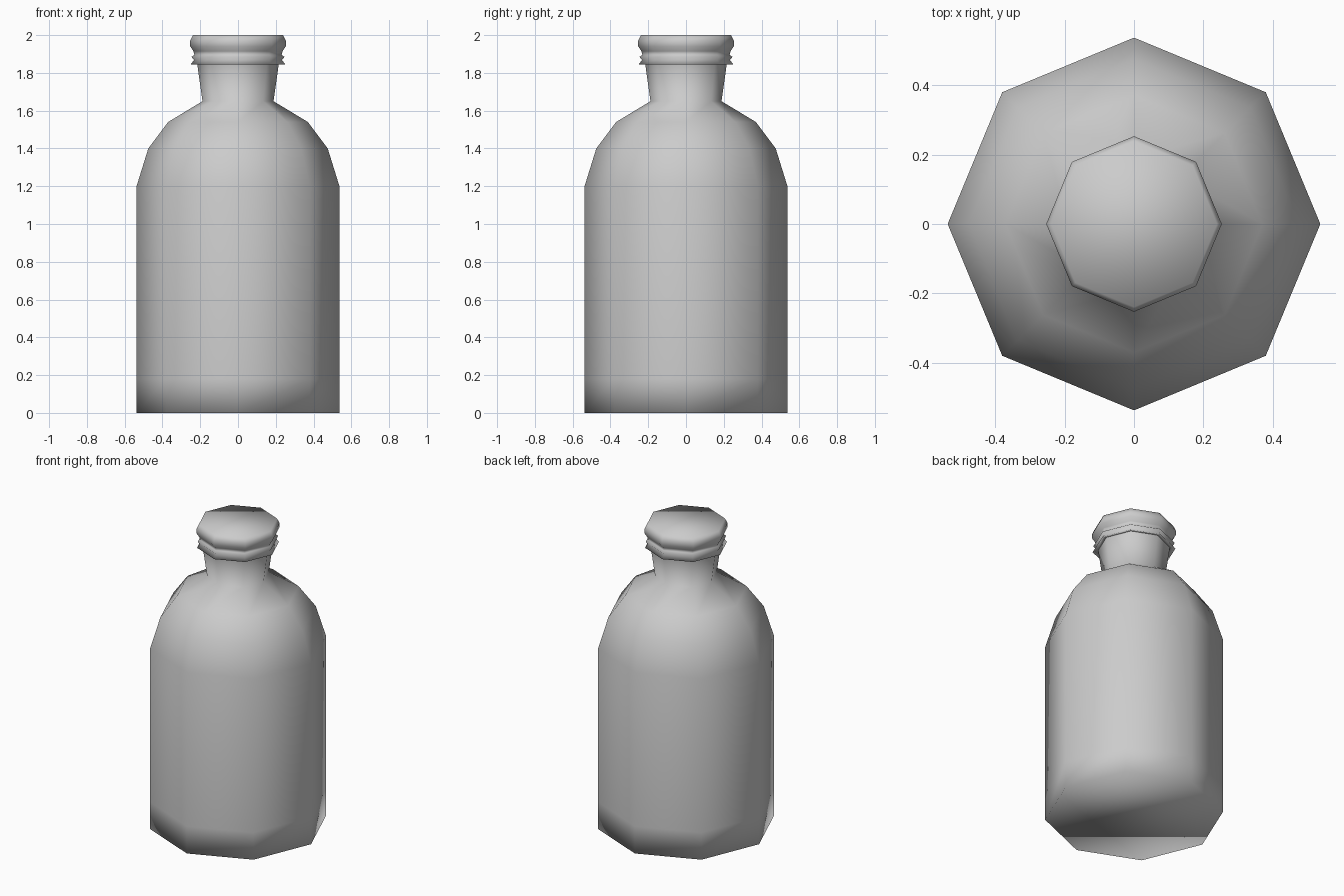
import bpy, bmesh
from math import cos, sin, pi

if "Cube" in bpy.data.objects:
    bpy.data.objects.remove(bpy.data.objects["Cube"])

SIDES = 8


def lathe(name, profile, close_bottom=False, close_top=False):
    """Revolve (radius, z) points into an eight-sided smooth shaded part."""
    bm = bmesh.new()
    rings = [[bm.verts.new((r * cos(2 * pi * i / SIDES), r * sin(2 * pi * i / SIDES), z))
              for i in range(SIDES)] for r, z in profile]
    for low, high in zip(rings, rings[1:]):
        for i in range(SIDES):
            j = (i + 1) % SIDES
            bm.faces.new((low[i], low[j], high[j], high[i]))
    if close_bottom:
        bm.faces.new(rings[0][::-1])
    if close_top:
        bm.faces.new(rings[-1])
    for f in bm.faces:
        f.smooth = True
    mesh = bpy.data.meshes.new(name)
    bm.to_mesh(mesh)
    bm.free()
    obj = bpy.data.objects.new(name, mesh)
    bpy.context.collection.objects.link(obj)
    return obj


# Bottle body, rounded shoulder and flaring neck
lathe("bottle", [(0.537, 0), (0.537, 0.18), (0.537, 1.2), (0.475, 1.4),
                 (0.37, 1.54), (0.188, 1.65), (0.217, 1.855)], close_bottom=True)

# Cap with a crimped skirt and a rounded rim
lathe("cap", [(0.217, 1.855), (0.25, 1.845), (0.233, 1.868), (0.246, 1.885),
              (0.231, 1.895), (0.236, 1.915), (0.253, 1.94), (0.253, 1.97),
              (0.239, 2.0)], close_top=True)
